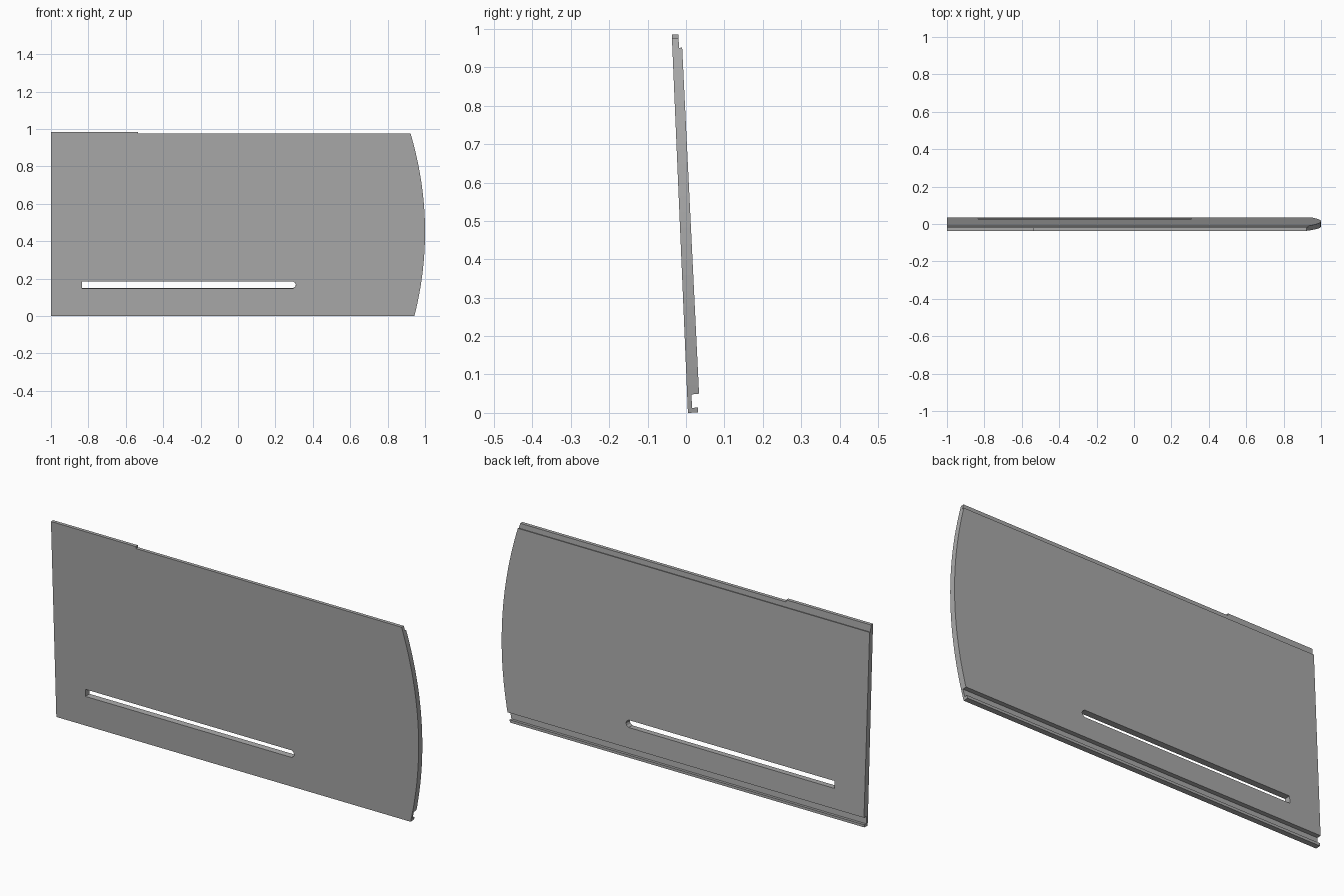
import bpy
import bmesh
from mathutils import Vector

cube = bpy.data.objects.get("Cube")
if cube:
    bpy.data.objects.remove(cube, do_unlink=True)

grey = bpy.data.materials.new("plain grey")
grey.use_nodes = True
colour = (0.4, 0.4, 0.4, 1)
grey.diffuse_color = colour
grey.node_tree.nodes["Principled BSDF"].inputs["Base Color"].default_value = colour


def prism(name, points, shift):
    """Extrude a closed outline of 3D points along a vector."""
    bm = bmesh.new()
    face = bm.faces.new([bm.verts.new(p) for p in points])
    grown = bmesh.ops.extrude_face_region(bm, geom=[face])["geom"]
    moved = [g for g in grown if isinstance(g, bmesh.types.BMVert)]
    bmesh.ops.translate(bm, verts=moved, vec=Vector(shift))
    bmesh.ops.recalc_face_normals(bm, faces=bm.faces)
    mesh = bpy.data.meshes.new(name)
    bm.to_mesh(mesh)
    bm.free()
    mesh.materials.append(grey)
    obj = bpy.data.objects.new(name, mesh)
    bpy.context.collection.objects.link(obj)
    return obj


def cut(target, cutter, operation):
    """Apply a boolean and discard its cutter."""
    cutter.hide_render = True
    mod = target.modifiers.new(cutter.name, "BOOLEAN")
    mod.operation, mod.object, mod.solver = operation, cutter, "EXACT"
    bpy.context.view_layer.objects.active = target
    bpy.ops.object.modifier_apply(modifier=mod.name)
    bpy.data.objects.remove(cutter, do_unlink=True)


# Leaning board section (y, z): hooked groove at the bottom, thin lip at the top
section = [(0.005, 0), (0.031, 0.001), (0.031, 0.014), (0.016, 0.013),
           (0.014, 0.048), (0.034, 0.05), (-0.01, 0.952), (-0.018, 0.95),
           (-0.02, 0.985), (-0.037, 0.985)]
panel = prism("panel", [(-1, y, z) for y, z in section], (2.1, 0, 0))

# Side outline (x, z): bowed end and a stepped top edge
steps = 24
bow = []
for i in range(steps + 1):
    z = -0.01 + 0.985 * i / steps
    bow.append((1 - 0.28 * (z - 0.45) ** 2, z))
outline = [(-1.1, -0.01)] + bow + [(-0.535, 0.975), (-0.535, 1.1), (-1.1, 1.1)]
cut(panel, prism("outline_cutter", [(x, -0.5, z) for x, z in outline], (0, 1, 0)),
    "INTERSECT")

# Long slot, square at one end and rounded at the other, cut square to the board
slot = [(-0.835, 0.149), (0.295, 0.149), (0.305, 0.156), (0.31, 0.167),
        (0.305, 0.178), (0.295, 0.185), (-0.835, 0.185)]
cut(panel, prism("slot_cutter", [(x, -0.2, z - 0.01) for x, z in slot],
                 (0, 0.4, 0.018)), "DIFFERENCE")
